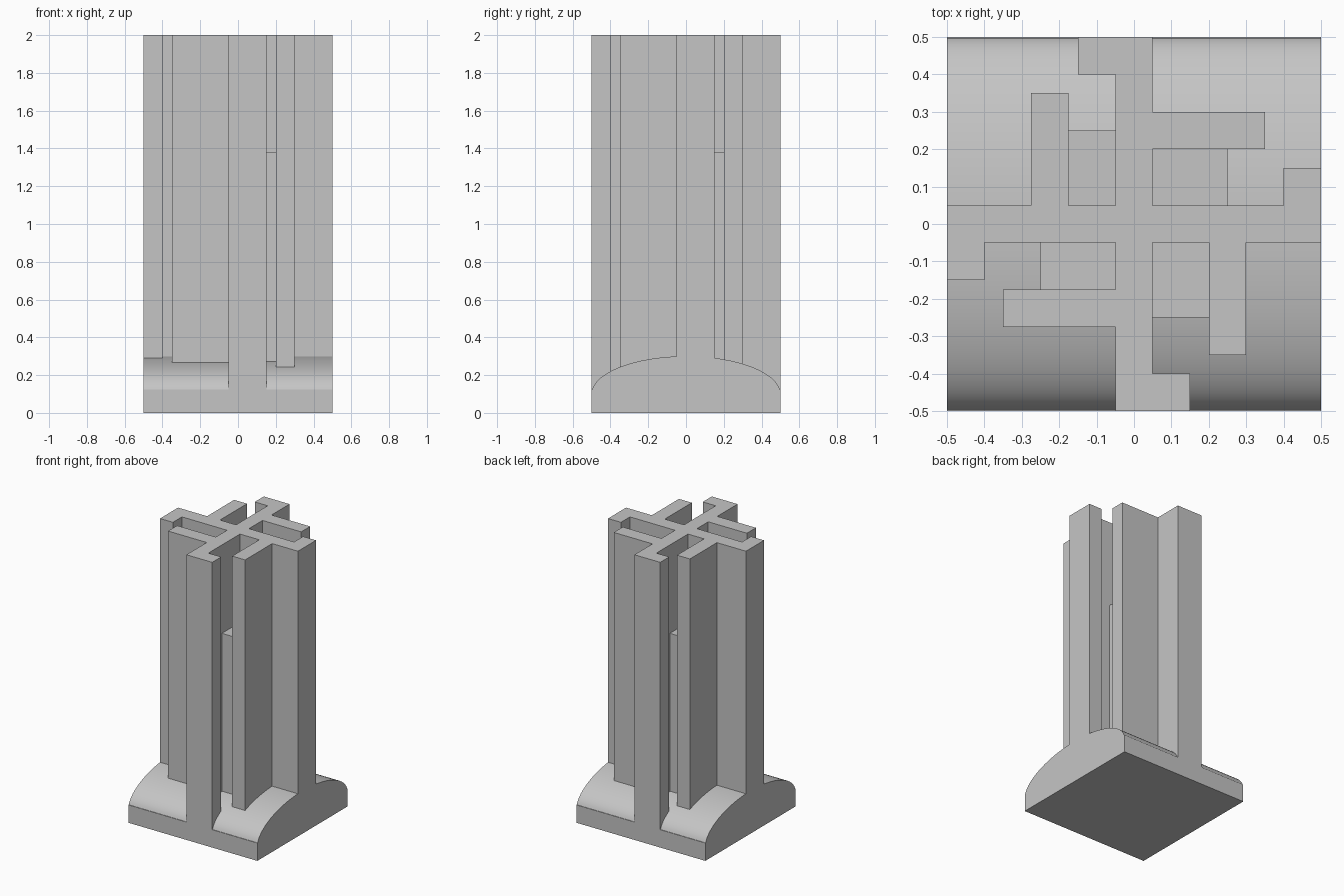
import bpy, bmesh, math
from mathutils import Vector

cube = bpy.data.objects.get("Cube")
if cube:
    bpy.data.objects.remove(cube, do_unlink=True)

# One plain grey for everything
GREY = (0.56, 0.56, 0.56, 1)
grey = bpy.data.materials.new("light grey")
grey.use_nodes = True
grey.diffuse_color = GREY
grey.node_tree.nodes["Principled BSDF"].inputs["Base Color"].default_value = GREY


def prism(name, outline, travel):
    """Extrude a closed 3D outline along a vector."""
    bm = bmesh.new()
    face = bm.faces.new([bm.verts.new(p) for p in outline])
    out = bmesh.ops.extrude_face_region(bm, geom=[face], use_keep_orig=True)
    moved = [v for v in out["geom"] if isinstance(v, bmesh.types.BMVert)]
    bmesh.ops.translate(bm, verts=moved, vec=Vector(travel))
    bmesh.ops.recalc_face_normals(bm, faces=bm.faces)
    mesh = bpy.data.meshes.new(name)
    bm.to_mesh(mesh)
    bm.free()
    mesh.materials.append(grey)
    obj = bpy.data.objects.new(name, mesh)
    bpy.context.collection.objects.link(obj)
    return obj


def turn(p, quarters):
    """Rotate a 2D point by quarter turns, counter-clockwise."""
    x, y = p
    for _ in range(quarters):
        x, y = -y, x
    return x, y


# Base: slab with a vaulted elliptical top, running along x
SLAB, STEPS = 0.125, 36
start = math.asin((SLAB - 0.1) / 0.2)
profile = [(-0.5, SLAB), (-0.5, 0), (0.5, 0), (0.5, SLAB)]
for i in range(STEPS + 1):
    a = start + (math.pi - 2 * start) * i / STEPS
    profile.append((0.5 * math.cos(a), 0.1 + 0.2 * math.sin(a)))
base = prism("vaulted_base", [(-0.5, y, z) for y, z in profile], (1, 0, 0))
bpy.ops.object.select_all(action="DESELECT")
base.select_set(True)
bpy.context.view_layer.objects.active = base
bpy.ops.object.shade_smooth_by_angle(angle=math.radians(30))

# Column: four arms, each with a side fin and a hooked end
T = 0.05                                  # half thickness of an arm
FIN_START = (0.175, 0.2, 0.2, 0.175)      # fin distance from centre per arm
outline = []
for k, fin in enumerate(FIN_START):
    arm = [(-T, -T), (-T, -fin), (-0.35, -fin), (-0.35, -fin - 0.1),
           (-T, -fin - 0.1), (-T, -0.5), (0.15, -0.5), (0.15, -0.4), (T, -0.4)]
    outline += [turn(p, k) for p in arm]
prism("hooked_cross_column", [(x, y, 0.12) for x, y in outline], (0, 0, 1.88))

# Shorter infill blocks between each fin and the neighbouring arm
for k, (fin, side) in enumerate(zip(FIN_START, ("front", "left", "back", "right"))):
    x0, y0 = -0.25, -fin - 0.05
    corners = [turn(p, k) for p in ((x0, y0), (0, y0), (0, 0), (x0, 0))]
    prism("infill_block_" + side, [(x, y, 0.12) for x, y in corners], (0, 0, 1.26))
